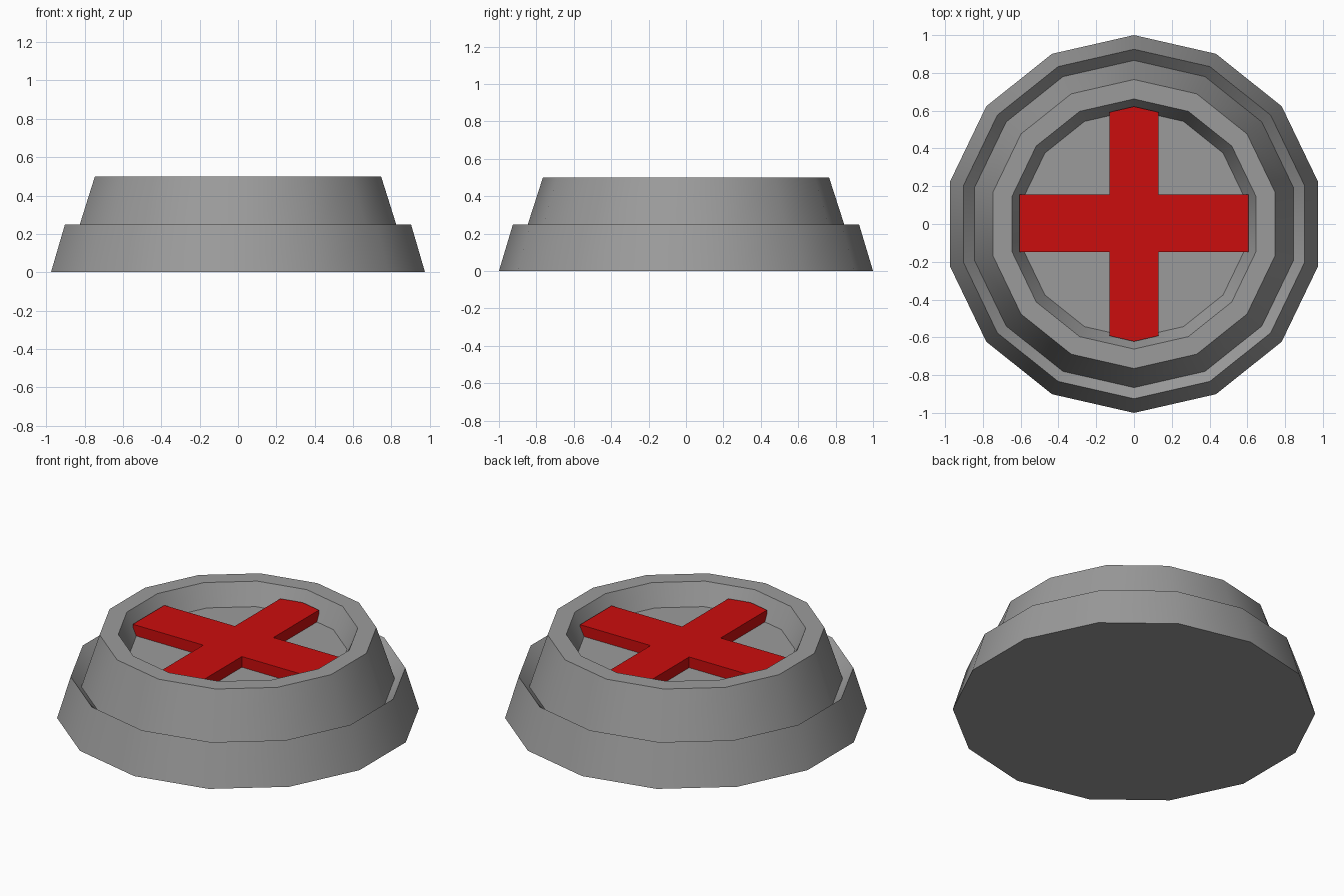
import bpy, bmesh, math

if "Cube" in bpy.data.objects:
    bpy.data.objects.remove(bpy.data.objects["Cube"])

SIDES = 14


def material(name, rgb):
    m = bpy.data.materials.new(name)
    m.diffuse_color = (*rgb, 1)
    m.use_nodes = True
    m.node_tree.nodes["Principled BSDF"].inputs["Base Color"].default_value = m.diffuse_color
    return m


def finish(name, bm, mat):
    bmesh.ops.recalc_face_normals(bm, faces=bm.faces)
    me = bpy.data.meshes.new(name)
    bm.to_mesh(me)
    bm.free()
    me.materials.append(mat)
    ob = bpy.data.objects.new(name, me)
    bpy.context.collection.objects.link(ob)
    return ob


grey = material("grey_metal", (0.33, 0.33, 0.33))
red = material("red_paint", (0.60, 0.004, 0.004))

# Stepped round base: (radius, height) rings, with a groove and a recessed top
profile = [(1.0, 0), (0.925, 0.25), (0.866, 0.187), (0.765, 0.5),
           (0.662, 0.5), (0.603, 0.372)]
bm = bmesh.new()
rings = []
for r, z in profile:
    ring = []
    for i in range(SIDES):
        a = math.pi / 2 + i * math.tau / SIDES
        ring.append(bm.verts.new((r * math.cos(a), r * math.sin(a), z)))
    rings.append(ring)
for low, high in zip(rings, rings[1:]):
    for i in range(SIDES):
        j = (i + 1) % SIDES
        bm.faces.new((low[i], low[j], high[j], high[i]))
bm.faces.new(rings[0])
bm.faces.new(rings[-1])
base = finish("base", bm, grey)
bpy.context.view_layer.objects.active = base
base.select_set(True)
bpy.ops.object.shade_smooth_by_angle(angle=math.radians(30))

# Raised cross: one half outline, turned half a circle for the other
half = [(0.605, -0.148), (0.605, 0.155), (0.13, 0.155), (0.13, 0.592),
        (0, 0.622), (-0.13, 0.592), (-0.13, 0.155)]
outline = half + [(-x, -y) for x, y in half]
outline = [(x, -0.148 if -0.16 < y < 0 else (0.155 if 0 < y < 0.16 else y))
           for x, y in outline]
bm = bmesh.new()
face = bm.faces.new([bm.verts.new((x, y, 0.36)) for x, y in outline])
new = bmesh.ops.extrude_face_region(bm, geom=[face])["geom"]
bmesh.ops.translate(bm, vec=(0, 0, 0.077),
                    verts=[v for v in new if isinstance(v, bmesh.types.BMVert)])
finish("cross_plate", bm, red)
